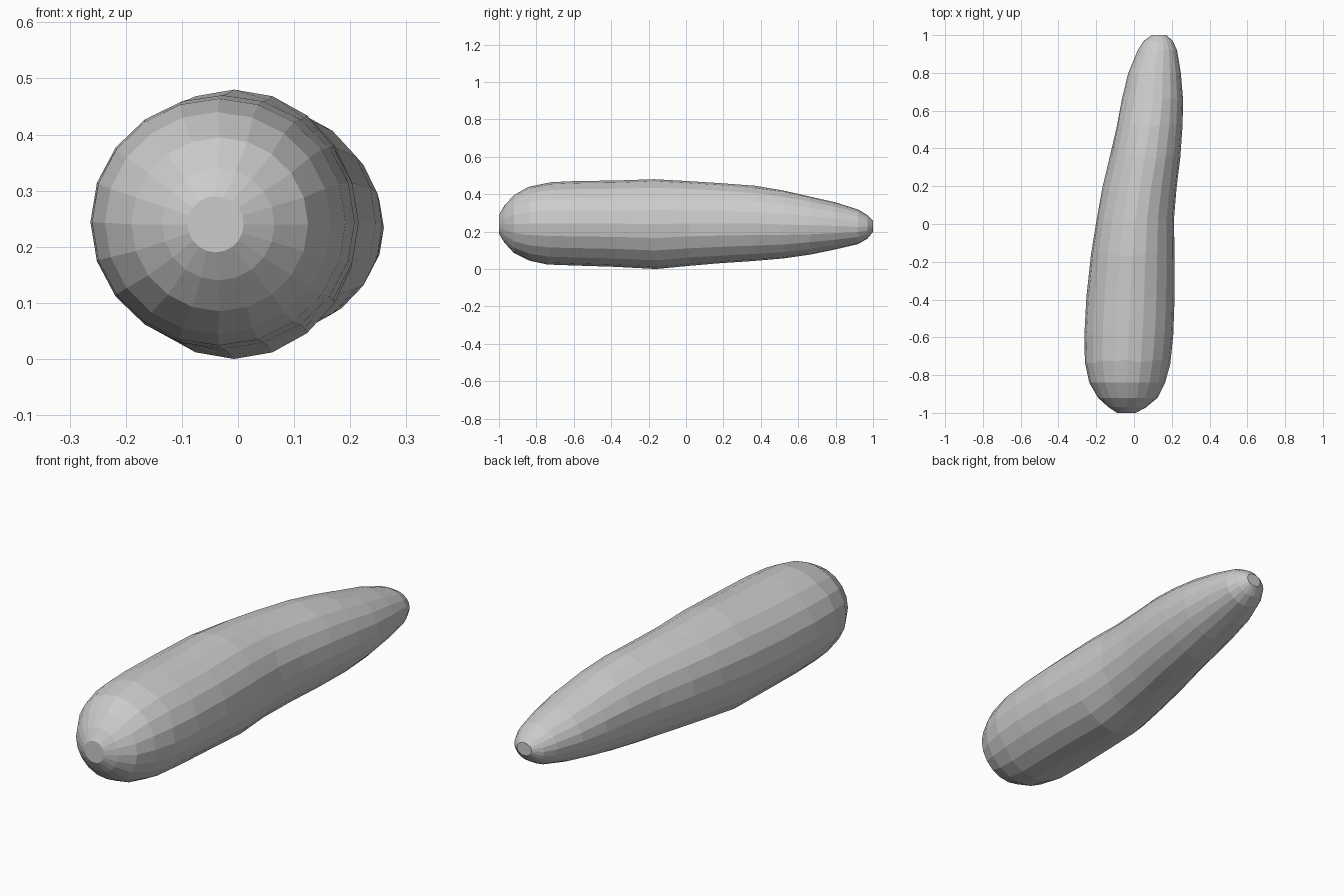
import bpy, bmesh, math, random

random.seed(4)
SIDES = 20

# Stations along the body: y, left x, right x, bottom z, top z
stations = [
    (-1.00, -0.09, 0.01, 0.19, 0.29),
    (-0.97, -0.135, 0.065, 0.14, 0.34),
    (-0.92, -0.19, 0.125, 0.085, 0.395),
    (-0.84, -0.237, 0.165, 0.045, 0.44),
    (-0.73, -0.26, 0.192, 0.024, 0.464),
    (-0.58, -0.263, 0.208, 0.018, 0.470),
    (-0.38, -0.252, 0.215, 0.012, 0.473),
    (-0.16, -0.228, 0.214, 0.000, 0.480),
    (0.02, -0.200, 0.212, 0.018, 0.470),
    (0.18, -0.168, 0.225, 0.030, 0.459),
    (0.36, -0.126, 0.245, 0.042, 0.445),
    (0.52, -0.092, 0.257, 0.056, 0.421),
    (0.66, -0.062, 0.260, 0.078, 0.390),
    (0.80, -0.030, 0.248, 0.105, 0.356),
    (0.92, 0.020, 0.228, 0.133, 0.318),
    (0.97, 0.052, 0.205, 0.162, 0.288),
    (1.00, 0.095, 0.170, 0.198, 0.258),
]


def ring(bm, index, station):
    """One oval cross-section, its inner stations slightly irregular."""
    y, x0, x1, z0, z1 = station
    wobble = 0.012 if 3 < index < len(stations) - 4 else 0.0
    verts = []
    for i in range(SIDES):
        a = 2 * math.pi * i / SIDES
        verts.append(bm.verts.new((
            (x0 + x1) / 2 + (x1 - x0) / 2 * math.cos(a),
            y + random.uniform(-wobble, wobble),
            (z0 + z1) / 2 + (z1 - z0) / 2 * math.sin(a))))
    return verts


# Tapered, gently bent body with rounded ends
bm = bmesh.new()
rings = [ring(bm, n, s) for n, s in enumerate(stations)]
for a, b in zip(rings, rings[1:]):
    for i in range(SIDES):
        j = (i + 1) % SIDES
        bm.faces.new((a[i], a[j], b[j], b[i]))
bm.faces.new(rings[0])
bm.faces.new(rings[-1])
bmesh.ops.recalc_face_normals(bm, faces=bm.faces)

mesh = bpy.data.meshes.new("tapered_body")
bm.to_mesh(mesh)
bm.free()
bpy.context.collection.objects.link(bpy.data.objects.new("tapered_body", mesh))
